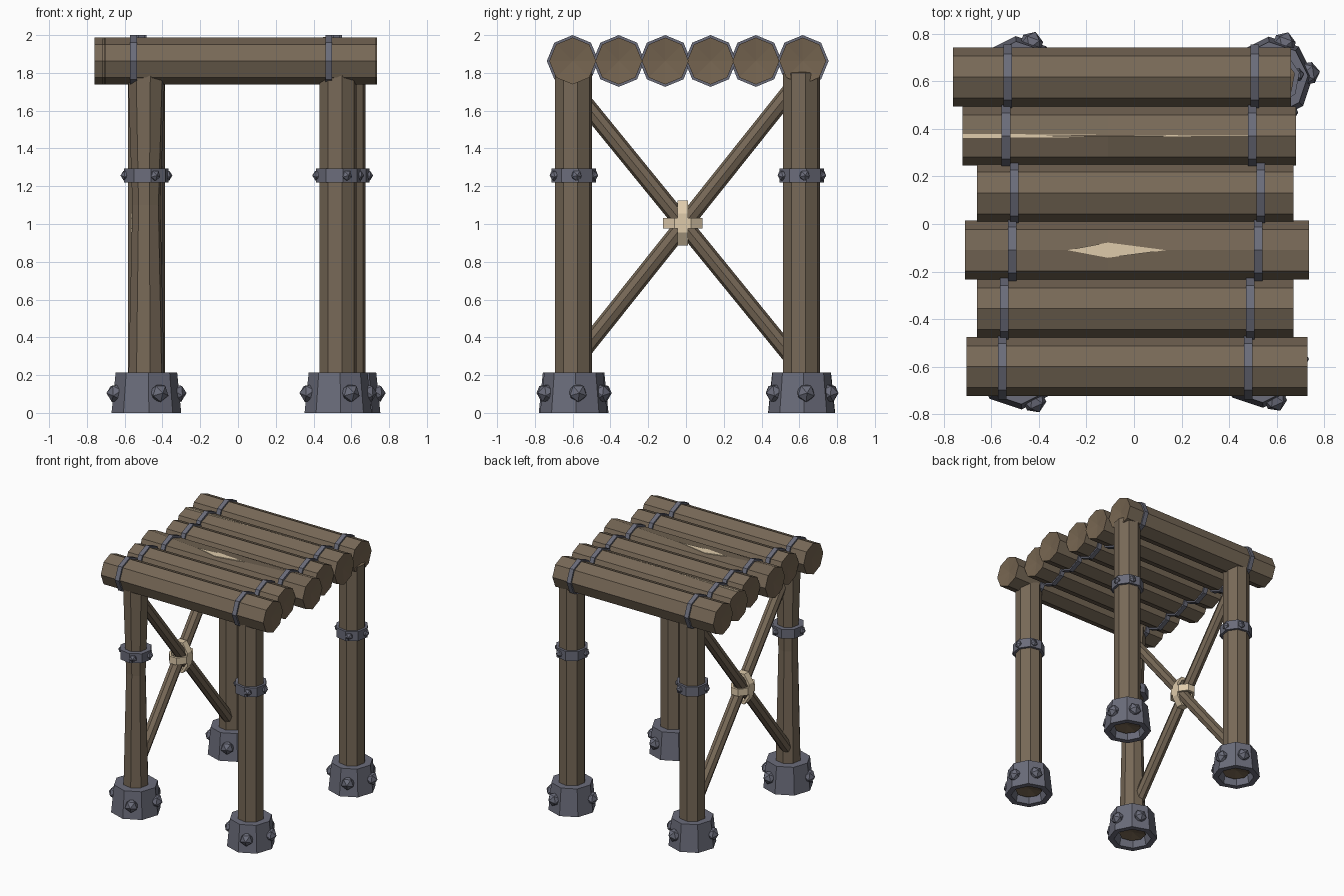
import bpy, bmesh, math
from mathutils import Matrix, Vector

if "Cube" in bpy.data.objects:
    bpy.data.objects.remove(bpy.data.objects["Cube"])


def material(name, rgb):
    m = bpy.data.materials.new(name)
    m.diffuse_color = (*rgb, 1)
    m.use_nodes = True
    m.node_tree.nodes["Principled BSDF"].inputs["Base Color"].default_value = m.diffuse_color
    return m


WOOD = material("brown wood", (0.185, 0.140, 0.095))
END = material("cut wood end", (0.178, 0.128, 0.080))
IRON = material("grey iron", (0.145, 0.150, 0.195))
PALE = material("pale wood", (0.74, 0.60, 0.41))


def finish(bm, name, mats):
    bmesh.ops.remove_doubles(bm, verts=bm.verts, dist=1e-5)
    bmesh.ops.recalc_face_normals(bm, faces=bm.faces)
    me = bpy.data.meshes.new(name)
    bm.to_mesh(me)
    bm.free()
    for m in mats:
        me.materials.append(m)
    ob = bpy.data.objects.new(name, me)
    bpy.context.collection.objects.link(ob)
    return ob


def revolve(name, profile, mats, matrix, n=8, rot=0.0, closed=False):
    """Spin (radius, height) points round local z; end caps take the second material."""
    bm = bmesh.new()
    rings = [[bm.verts.new((r * math.cos(rot + math.tau * i / n),
                            r * math.sin(rot + math.tau * i / n), z)) for i in range(n)]
             for r, z in profile]
    if closed:
        rings.append(rings[0])
    for a, b in zip(rings, rings[1:]):
        for i in range(n):
            j = (i + 1) % n
            bm.faces.new((a[i], a[j], b[j], b[i]))
    bmesh.ops.remove_doubles(bm, verts=bm.verts, dist=1e-5)
    if len(mats) > 1:
        bm.normal_update()
        for f in bm.faces:
            f.material_index = int(abs(f.normal.z) > 0.7)
    bm.transform(matrix)
    return finish(bm, name, mats)


def plate(name, points, thick=0.006):
    bm = bmesh.new()
    hi = [bm.verts.new(p) for p in points]
    lo = [bm.verts.new(Vector(p) - Vector((0, 0, thick))) for p in points]
    bm.faces.new(hi)
    bm.faces.new(lo[::-1])
    for i in range(len(hi)):
        j = (i + 1) % len(hi)
        bm.faces.new((hi[i], lo[i], lo[j], hi[j]))
    return finish(bm, name, [PALE])


def stud(name, loc, r, angle):
    bm = bmesh.new()
    bmesh.ops.create_icosphere(bm, subdivisions=1, radius=r)
    bm.transform(Matrix.Translation(loc) @ Matrix.Rotation(angle, 4, 'Z')
                 @ Matrix.Rotation(math.pi / 2, 4, 'Y'))
    finish(bm, name, [IRON])


def beam(name, a, b, r, mats):
    a, b = Vector(a), Vector(b)
    d = b - a
    mx = Matrix.Translation(a) @ d.to_track_quat('Z', 'Y').to_matrix().to_4x4()
    return revolve(name, [(0, 0), (r, 0), (r, d.length), (0, d.length)], mats, mx)


# Roof logs: y, x start, x end, left band x, right band x
ALONG_X = Matrix.Rotation(math.pi / 2, 4, 'Y')
LZ, LR = 1.863, 0.124
LOGS = [(0.618, -0.76, 0.66, -0.53, 0.508), (0.370, -0.72, 0.68, -0.538, 0.497),
        (0.130, -0.66, 0.67, -0.503, 0.532), (-0.110, -0.71, 0.735, -0.512, 0.522),
        (-0.356, -0.66, 0.67, -0.545, 0.489), (-0.600, -0.705, 0.73, -0.553, 0.480)]
for k, (y, x0, x1, *bands) in enumerate(LOGS, 1):
    mid = -0.11
    prof = [(0, x0 + 0.015), (LR, x0), (LR, mid), (LR, x1), (0, x1 - 0.015)]
    log = revolve(f"roof_log_{k}", prof, [WOOD, END],
                  Matrix.Translation((0, y, LZ)) @ ALONG_X)
    # Split logs have a sunken ridge
    for v in log.data.vertices:
        if v.co.z > LZ + LR - 0.002:
            if k == 4 and abs(v.co.x - mid) < 0.01:
                v.co.z -= 0.043
            if k == 2 and v.co.x < -0.5:
                v.co.z -= 0.008
    for side, bx in zip(("left", "right"), bands):
        w = 0.018
        revolve(f"{side}_log_band_{k}",
                [(0.137, -w), (0.137, w), (0.118, w), (0.118, -w)], [IRON],
                Matrix.Translation((bx, y, LZ)) @ ALONG_X, closed=True)

# Pale splits in the logs
top = LZ + LR
plate("log_gash", [(-0.28, -0.11, top - 0.028), (-0.11, -0.142, top - 0.036),
                   (0.135, -0.11, top - 0.028), (-0.11, -0.078, top - 0.036)])
plate("log_splinter", [(-0.72, 0.361, top - 0.006), (0.5, 0.371, top + 0.002),
                       (-0.72, 0.379, top - 0.006)])

# Posts with iron feet, collars and studs
POSTS = {"front_left": (-0.485, -0.595, 0.185), "front_right": (0.53, -0.595, 0.178),
         "back_left": (-0.485, 0.612, 0.178), "back_right": (0.578, 0.612, 0.176)}
for name, (x, y, R) in POSTS.items():
    mx = Matrix.Translation((x, y, 0))
    waist = 0.076 if name == "front_left" else 0.1
    revolve(name + "_post", [(0, 0.06), (0.1, 0.04), (waist, 1.1), (0.1, 1.8), (0, 1.82)],
            [WOOD, END], mx, rot=math.radians(12))
    revolve(name + "_foot", [(R, 0), (R - 0.022, 0.215), (0.09, 0.215), (R - 0.045, 0)],
            [IRON], mx, rot=math.radians(4), closed=True)
    revolve(name + "_collar", [(0.12, 1.22), (0.12, 1.295), (0.07, 1.295), (0.07, 1.22)],
            [IRON], mx, rot=math.radians(12), closed=True)
    for i, deg in enumerate((-66, 8, 70, 190)):
        a = math.radians(deg)
        c, s = math.cos(a), math.sin(a)
        stud(f"{name}_foot_stud_{i}", (x + c * (R - 0.022), y + s * (R - 0.022), 0.105), 0.052, a)
        stud(f"{name}_collar_stud_{i}", (x + c * 0.108, y + s * 0.108, 1.257), 0.031, a)

# Crossed braces on the left side
beam("brace_falling", (-0.475, -0.56, 1.67), (-0.475, 0.58, 0.27), 0.045, [WOOD, END])
beam("brace_rising", (-0.505, -0.56, 0.31), (-0.505, 0.58, 1.74), 0.045, [WOOD, END])

# Pale lashing straps round the crossing
for name, spin in (("lashing_flat", 0), ("lashing_upright", math.pi / 2)):
    mx = (Matrix.Translation((-0.49, -0.017, 1.005)) @ Matrix.Rotation(spin, 4, 'X')
          @ Matrix.Diagonal((0.82, 1.12 if spin == 0 else 1.3, 1, 1)))
    revolve(name, [(0.1, -0.028), (0.1, 0.028), (0.08, 0.028), (0.08, -0.028)],
            [PALE], mx, rot=math.pi / 8, closed=True)
